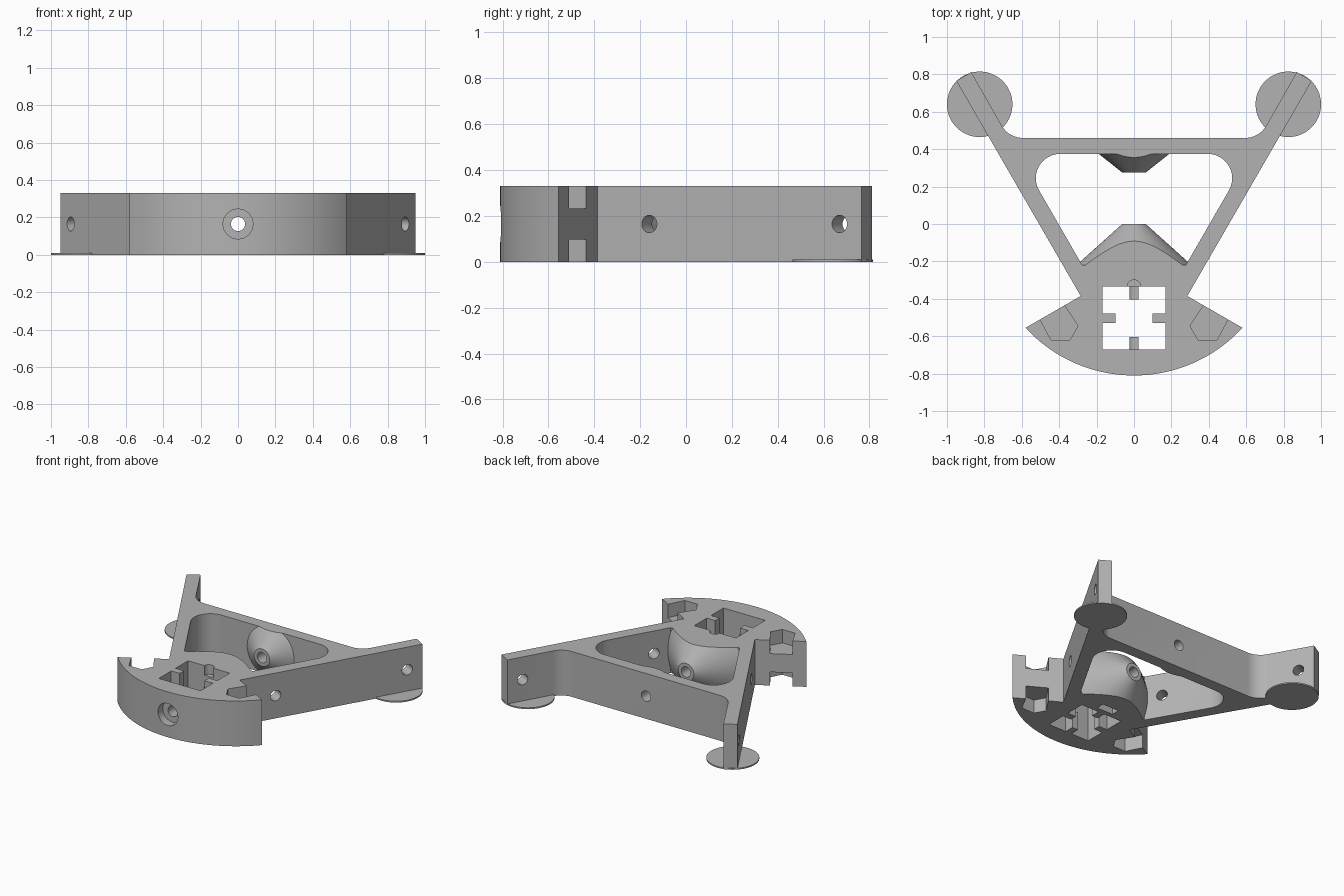
import bpy, bmesh, math
from mathutils import Matrix, Vector

if "Cube" in bpy.data.objects:
    bpy.data.objects.remove(bpy.data.objects["Cube"])

H, MID = 0.33, 0.165
grey = bpy.data.materials.new("light_grey")
grey.use_nodes = True
grey.diffuse_color = (0.45, 0.45, 0.45, 1)
grey.node_tree.nodes["Principled BSDF"].inputs["Base Color"].default_value = (0.45, 0.45, 0.45, 1)


def make(name, bm):
    bmesh.ops.recalc_face_normals(bm, faces=bm.faces)
    mesh = bpy.data.meshes.new(name)
    bm.to_mesh(mesh)
    bm.free()
    ob = bpy.data.objects.new(name, mesh)
    mesh.materials.append(grey)
    bpy.context.collection.objects.link(ob)
    return ob


def prism(name, pts, z0, z1):
    bm = bmesh.new()
    face = bm.faces.new([bm.verts.new((x, y, z0)) for x, y in pts])
    ext = bmesh.ops.extrude_face_region(bm, geom=[face])["geom"]
    bmesh.ops.translate(bm, vec=(0, 0, z1 - z0),
                        verts=[v for v in ext if isinstance(v, bmesh.types.BMVert)])
    return make(name, bm)


def box(name, x0, x1, y0, y1, z0, z1):
    return prism(name, [(x0, y0), (x1, y0), (x1, y1), (x0, y1)], z0, z1)


def rod(name, a, b, r0, r1=None, n=32):
    """Cylinder or cone from point a to point b."""
    a, b = Vector(a), Vector(b)
    bm = bmesh.new()
    spin = (b - a).to_track_quat('Z', 'Y').to_matrix().to_4x4()
    bmesh.ops.create_cone(bm, cap_ends=True, segments=n, radius1=r0,
                          radius2=r0 if r1 is None else r1, depth=(b - a).length,
                          matrix=Matrix.Translation((a + b) / 2) @ spin)
    return make(name, bm)


def combine(target, tool, op='DIFFERENCE'):
    mod = target.modifiers.new(op, 'BOOLEAN')
    mod.operation, mod.object, mod.solver = op, tool, 'EXACT'
    bpy.context.view_layer.objects.active = target
    bpy.ops.object.modifier_apply(modifier=mod.name)
    bpy.data.objects.remove(tool)


def arc(cx, cy, r, a0, a1, n=12):
    steps = [math.radians(a0 + (a1 - a0) * i / n) for i in range(n + 1)]
    return [(cx + r * math.cos(a), cy + r * math.sin(a)) for a in steps]


def mirrored(half):
    return half + [(-x, y) for x, y in reversed(half) if x > 1e-6]


# Frame outline: curved front, flank, arm, filleted back bar
edge = math.degrees(math.asin(0.58 / 0.787))
outline = arc(0, -0.023, 0.787, -90, -90 + edge, 24)
outline += [(0.285, -0.385), (0.95, 0.765), (0.87, 0.812)]
outline += arc(0.594, 0.59, 0.13, -30, -90)
frame = prism("frame", mirrored(outline), -0.3, 0.6)

# Rounded triangular window
window = [(0.277, -0.22)] + arc(0.395, 0.245, 0.13, -30, 90)
combine(frame, prism("window", mirrored(window), -0.5, 0.8))

# Facing cones around the screw axis, trimmed to the plate height
combine(frame, rod("front_cone", (0, -0.24, MID), (0, 0, MID), 0.33, 0.063, 64), 'UNION')
combine(frame, rod("back_cone", (0, 0.4, MID), (0, 0.275, MID), 0.22, 0.063, 64), 'UNION')
combine(frame, box("trim", -2, 2, -2, 2, 0, H), 'INTERSECT')

# Square rail opening with four inward ribs
CY, A, B, W = -0.503, 0.168, 0.1, 0.025
quarter = [(W, B), (W, A), (A, A), (A, W), (B, W)]
cross = []
for k in range(4):
    c, s = round(math.cos(-k * math.pi / 2)), round(math.sin(-k * math.pi / 2))
    cross += [(x * c - y * s, CY + x * s + y * c) for x, y in quarter]
combine(frame, prism("rail_opening", cross, -0.1, 0.5))
for y0, y1 in ((CY + B - 0.01, CY + A), (CY - A, CY - B + 0.01)):
    combine(frame, box("rib_relief", -0.04, 0.04, y0, y1, MID, 0.5))
combine(frame, rod("top_notch", (0, -0.335, 0.26), (0, -0.335, 0.5), 0.036))
combine(frame, box("nut_slot", -0.065, 0.065, -0.3, -0.24, -0.1, 0.23))

# Screw bore through the centre with a counterbore at the front
combine(frame, rod("bore", (0, -1, MID), (0, 1, MID), 0.038))
combine(frame, rod("counterbore", (0, -1, MID), (0, -0.75, MID), 0.08))

# Side details on both sides: nut pockets and arm holes
pocket = [(0.422, -0.345), (0.372, -0.435), (0.3, -0.545), (0.342, -0.62),
          (0.444, -0.62), (0.502, -0.51), (0.552, -0.42)]
for s in (1, -1):
    pts = [(s * x, y) for x, y in pocket]
    for z0, z1 in ((-0.1, 0.098), (0.232, 0.5)):
        combine(frame, prism("nut_pocket", pts, z0, z1))
    for x, y in ((0.415, -0.16), (0.894, 0.67)):
        dx, dy = 0.15 * math.cos(math.pi / 6), -0.075
        combine(frame, rod("arm_hole", (s * (x - dx), y - dy, MID),
                           (s * (x + dx), y + dy, MID), 0.038))

# Thin round pads under the arm tips
parts = [frame]
for s, side in ((1, "left"), (-1, "right")):
    parts.append(rod(side + "_pad", (s * 0.825, 0.64, 0), (s * 0.825, 0.64, 0.01), 0.175, n=64))

# Smooth curved walls, keep crisp edges
bpy.ops.object.select_all(action='DESELECT')
for ob in parts:
    ob.select_set(True)
bpy.context.view_layer.objects.active = frame
bpy.ops.object.shade_smooth_by_angle(angle=math.radians(25))
